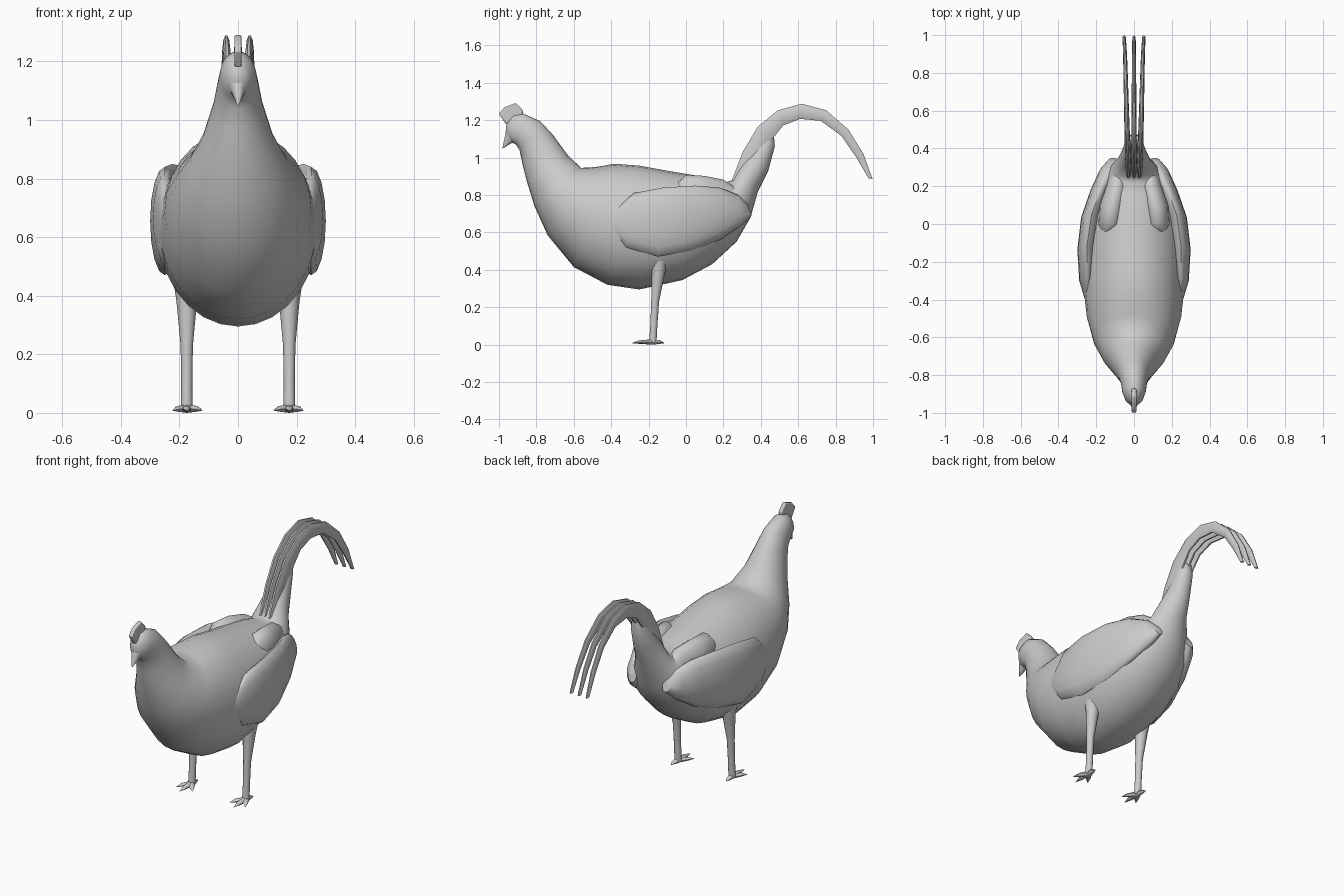
import bpy, bmesh, math
from mathutils import Vector

if "Cube" in bpy.data.objects:
    bpy.data.objects.remove(bpy.data.objects["Cube"])


def finish(name, bm, mirror=False, angle=50):
    bmesh.ops.recalc_face_normals(bm, faces=bm.faces[:])
    me = bpy.data.meshes.new(name)
    bm.to_mesh(me)
    bm.free()
    ob = bpy.data.objects.new(name, me)
    bpy.context.collection.objects.link(ob)
    bpy.ops.object.select_all(action='DESELECT')
    ob.select_set(True)
    bpy.context.view_layer.objects.active = ob
    bpy.ops.object.shade_smooth_by_angle(angle=math.radians(angle))
    if mirror:
        ob.modifiers.new("mirror", 'MIRROR')
    return ob


def add_loft(bm, rings, n=20):
    """Each ring: top y, top z, bottom y, bottom z, half width, centre x."""
    loops = []
    for ty, tz, by, bz, w, cx in rings:
        c = Vector((cx, (ty + by) / 2, (tz + bz) / 2))
        up = Vector((0, (ty - by) / 2, (tz - bz) / 2))
        side = Vector((w, 0, 0))
        loops.append([bm.verts.new(c + side * math.cos(2 * math.pi * i / n)
                                   + up * math.sin(2 * math.pi * i / n)) for i in range(n)])
    for a, b in zip(loops, loops[1:]):
        for i in range(n):
            j = (i + 1) % n
            bm.faces.new((a[i], a[j], b[j], b[i]))
    bm.faces.new(loops[0])
    bm.faces.new(loops[-1][::-1])


def loft(name, rings, n=20, mirror=False):
    bm = bmesh.new()
    add_loft(bm, rings, n)
    return finish(name, bm, mirror)


# Head, neck, body and tail root as one skin
body = [
    (-.96, 1.18, -.965, 1.13, .015), (-.925, 1.225, -.945, 1.09, .045),
    (-.87, 1.235, -.91, 1.07, .062), (-.78, 1.195, -.89, 1.04, .07),
    (-.71, 1.12, -.875, .97, .085), (-.63, 1.01, -.85, .87, .12),
    (-.56, .945, -.81, .74, .17), (-.48, .95, -.74, .585, .215),
    (-.38, .967, -.6, .415, .25), (-.25, .957, -.42, .32, .268),
    (-.1, .93, -.25, .295, .27), (.05, .905, -.02, .345, .257),
    (.15, .89, .14, .43, .225), (.22, .87, .27, .55, .175),
    (.25, .88, .345, .68, .125), (.29, .96, .385, .82, .085),
    (.34, 1.03, .44, .93, .06), (.4, 1.11, .475, 1.06, .045),
    (.43, 1.14, .47, 1.12, .03)]
loft("body", [r + (0,) for r in body], 28)

# Folded wings
loft("wings", [
    (-.4, .7, -.4, .6, .02, .24), (-.28, .81, -.32, .52, .04, .25),
    (-.12, .84, -.15, .47, .05, .25), (.05, .85, .02, .5, .055, .225),
    (.18, .84, .18, .56, .05, .18), (.28, .8, .3, .64, .045, .135),
    (.33, .75, .35, .69, .025, .11)], 16, True)

# Saddle bulges on the back in front of the tail
loft("saddle", [
    (-.06, .85, -.06, .8, .03, .13), (0, .91, 0, .7, .065, .125),
    (.1, .905, .1, .68, .07, .115), (.2, .885, .2, .68, .06, .09),
    (.28, .83, .28, .72, .04, .08)], 14, True)

# Three arched tail feathers
arc = [
    (.235, .86, .33, .84), (.3, 1.03, .4, .98), (.38, 1.165, .465, 1.1),
    (.49, 1.255, .52, 1.17), (.62, 1.29, .61, 1.205), (.75, 1.255, .72, 1.195),
    (.87, 1.15, .83, 1.115), (.95, 1.02, .91, 1.0), (.998, .885, .975, .89)]
for k in (-1, 0, 1):
    rings = [r + (.017 - .001 * i, k * (.028 + .003 * i)) for i, r in enumerate(arc)]
    loft("tail_feather", rings, 10)

# Comb: extruded side profile, bevelled edges
bm = bmesh.new()
outline = [(-1.0, 1.235), (-.97, 1.27), (-.91, 1.292), (-.87, 1.25), (-.88, 1.21), (-.965, 1.18)]
face = bm.faces.new([bm.verts.new((-.012, y, z)) for y, z in outline])
new = bmesh.ops.extrude_face_region(bm, geom=[face])["geom"]
bmesh.ops.translate(bm, vec=(.024, 0, 0), verts=[v for v in new if isinstance(v, bmesh.types.BMVert)])
comb = finish("comb", bm)
bevel = comb.modifiers.new("bevel", 'BEVEL')
bevel.width, bevel.segments = .006, 2

# Down-turned beak
loft("beak", [
    (-.955, 1.15, -.9, 1.08, .035, 0), (-.968, 1.12, -.935, 1.075, .022, 0),
    (-.982, 1.05, -.977, 1.05, .003, 0)], 10)

# Legs with four toes each
bm = bmesh.new()
leg = [(.48, -.14, .05), (.38, -.148, .035), (.23, -.165, .021), (.1, -.172, .019), (.008, -.178, .02)]
add_loft(bm, [(y + r, z, y - r, z, r, .175) for z, y, r in leg], 12)
for x, y in ((-.055, -.075), (.0, -.115), (.05, -.075), (.005, .065)):
    heel = Vector((.175, -.178, .014))
    d = Vector((x, y, 0))
    side = Vector((-y, x, 0)).normalized()
    base, mid = [[bm.verts.new(heel + d * t + side * w * math.cos(a) + Vector((0, 0, h * math.sin(a))))
                  for a in (i * math.pi / 4 for i in range(8))]
                 for t, w, h in ((0, .017, .014), (.6, .013, .01))]
    tip = bm.verts.new(heel + d - Vector((0, 0, .006)))
    for i in range(8):
        j = (i + 1) % 8
        bm.faces.new((base[i], base[j], mid[j], mid[i]))
        bm.faces.new((mid[i], mid[j], tip))
    bm.faces.new(base)
finish("legs", bm, True)
